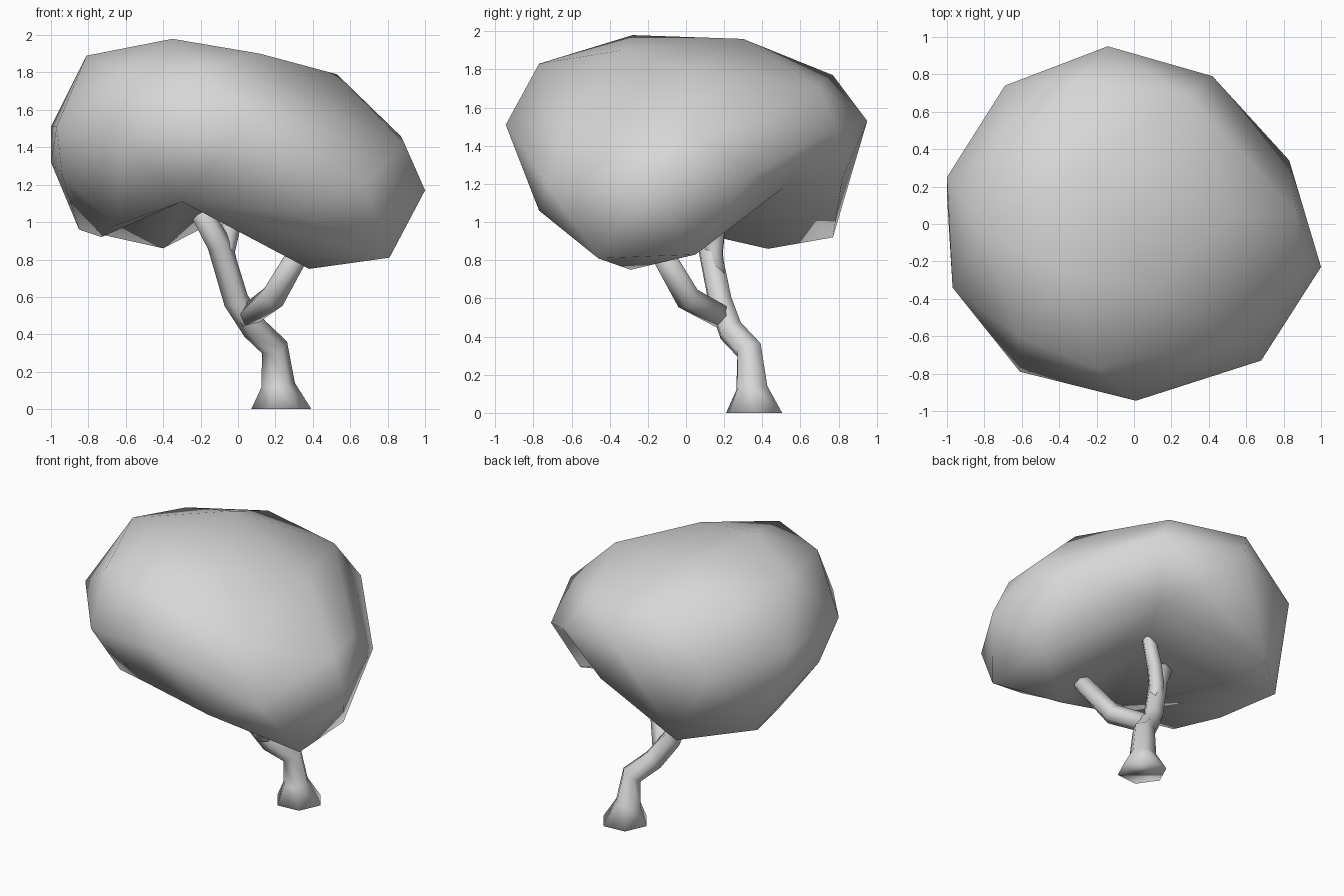
import bpy
import bmesh
from mathutils import Vector

cube = bpy.data.objects.get("Cube")
if cube:
    bpy.data.objects.remove(cube, do_unlink=True)

grey = bpy.data.materials.new("plain grey")
grey.use_nodes = True
grey.diffuse_color = (0.68, 0.68, 0.68, 1)
grey.node_tree.nodes["Principled BSDF"].inputs["Base Color"].default_value = grey.diffuse_color


def add_mesh_object(name, bm):
    mesh = bpy.data.meshes.new(name)
    bm.to_mesh(mesh)
    bm.free()
    mesh.materials.append(grey)
    mesh.shade_smooth()
    obj = bpy.data.objects.new(name, mesh)
    bpy.context.scene.collection.objects.link(obj)
    return obj


def build_tube(name, path):
    """Six-sided tapering limb through (centre, radius) pairs."""
    curve = bpy.data.curves.new(name, "CURVE")
    curve.dimensions = "3D"
    curve.bevel_depth = 1
    curve.bevel_resolution = 1
    curve.use_fill_caps = True
    spline = curve.splines.new("POLY")
    spline.points.add(len(path) - 1)
    for point, (centre, radius) in zip(spline.points, path):
        point.co = (*centre, 1)
        point.radius = radius
    helper = bpy.data.objects.new(name + " path", curve)
    bpy.context.scene.collection.objects.link(helper)
    bpy.context.view_layer.update()
    evaluated = helper.evaluated_get(bpy.context.evaluated_depsgraph_get())
    mesh = bpy.data.meshes.new_from_object(evaluated)
    bm = bmesh.new()
    bm.from_mesh(mesh)
    bpy.data.meshes.remove(mesh)
    bpy.data.objects.remove(helper, do_unlink=True)
    bmesh.ops.remove_doubles(bm, verts=bm.verts, dist=0.0005)
    bmesh.ops.recalc_face_normals(bm, faces=bm.faces)
    # Any foot standing on the ground is cut level
    for vert in bm.verts:
        if vert.co.z < 0.05:
            vert.co.z = 0
    return add_mesh_object(name, bm)


# Canopy: a faceted hull, pushed up along a diagonal groove underneath
crown = [(-.35, -.28, 1.98), (-.25, .3, 1.96), (.12, -.34, 1.9), (-.81, -.03, 1.89),
         (-.2, -.77, 1.83), (-.62, -.6, 1.8), (.53, .04, 1.79), (.28, .69, 1.72),
         (-.3, .77, 1.77), (-.69, .4, 1.83), (.5, -.62, 1.55)]
rim = [(-.14, .95, 1.53), (.42, .79, 1.49), (.83, .34, 1.25), (.87, .06, 1.46),
       (.89, -.2, 1.42), (1, -.23, 1.17), (.68, -.73, 1.2), (.01, -.945, 1.51),
       (-.61, -.79, 1.44), (-.97, -.34, 1.51), (-1, .25, 1.51), (-1, .15, 1.32),
       (-.69, .74, 1.43), (.1, .82, 1.23)]
right_lobe = [(.81, -.46, .81), (.38, -.29, .75), (.8, .05, .83), (.3, -.77, 1.06)]
left_lobe = [(-.73, 0, .92), (-.85, .41, .96), (-.46, .77, .92), (-.4, .43, .86),
             (-.66, -.39, .98), (-.94, -.16, 1.25)]
groove = [(-.3, -.67, 1.11), (-.05, 0, 1.14), (.22, .51, 1.18)]
LIFT = Vector((0, 0, 0.345))

bm = bmesh.new()
for co in crown + rim + right_lobe + left_lobe:
    bm.verts.new(co)
groove_verts = [bm.verts.new(Vector(co) - LIFT) for co in groove]
bmesh.ops.convex_hull(bm, input=bm.verts)
for vert in groove_verts:
    vert.co += LIFT
loose = [v for v in bm.verts if not v.link_faces]
bmesh.ops.delete(bm, geom=loose, context="VERTS")
bmesh.ops.recalc_face_normals(bm, faces=bm.faces)
add_mesh_object("canopy", bm)

# Trunk with flared foot, continuing into the main branch
build_tube("trunk", [((.232, .357, 0), .163), ((.215, .345, .13), .09),
                     ((.195, .33, .33), .074), ((.09, .235, .43), .07),
                     ((-.01, .18, .58), .068), ((-.1, .12, .88), .065),
                     ((-.26, .04, 1.17), .055)])

# Side branches
build_tube("front_branch", [((.04, .21, .49), .062), ((.19, .01, .6), .068),
                            ((.34, -.14, .86), .058)])
build_tube("back_branch", [((-.02, .17, .62), .05), ((-.07, .145, .84), .054),
                           ((-.04, .16, .97), .052), ((.03, .17, 1.2), .045)])
